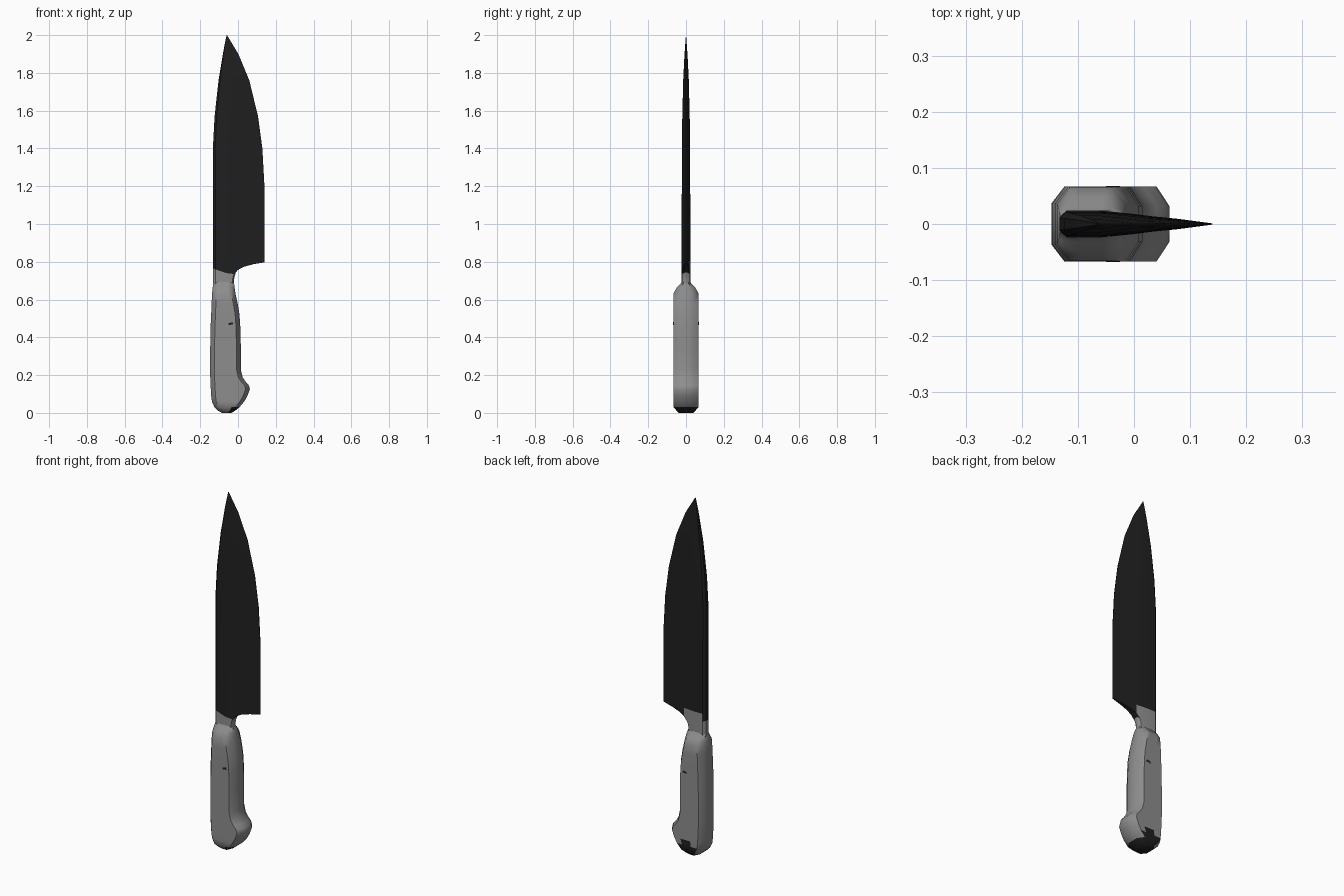
import bpy, bmesh, math

if "Cube" in bpy.data.objects:
    bpy.data.objects.remove(bpy.data.objects["Cube"])


def material(name, value):
    m = bpy.data.materials.new(name)
    m.use_nodes = True
    color = (value, value, value, 1)
    m.diffuse_color = color
    m.node_tree.nodes["Principled BSDF"].inputs["Base Color"].default_value = color
    return m


DARK = material("dark steel", 0.014)
GREY = material("handle grey", 0.27)


def loft(name, halves, mats, angle, rule=None):
    """Skin mirrored sections; each half is a list of (x, half thickness, z)."""
    bm = bmesh.new()
    rings = []
    for half in halves:
        front = [bm.verts.new((x, -t, z)) for x, t, z in half]
        back = [bm.verts.new((x, t, z)) for x, t, z in reversed(half)]
        rings.append(front + back)
    n = len(rings[0])
    for a, b in zip(rings, rings[1:]):
        for i in range(n):
            j = (i + 1) % n
            bm.faces.new((a[i], a[j], b[j], b[i]))
    for r in (rings[0], rings[-1]):
        for i in range(n // 2 - 1):
            bm.faces.new((r[i], r[i + 1], r[n - 2 - i], r[n - 1 - i]))
    bmesh.ops.recalc_face_normals(bm, faces=bm.faces)
    if rule:
        for f in bm.faces:
            f.material_index = int(rule(f.calc_center_median(), f.normal))
    mesh = bpy.data.meshes.new(name)
    bm.to_mesh(mesh)
    bm.free()
    ob = bpy.data.objects.new(name, mesh)
    bpy.context.collection.objects.link(ob)
    for m in mats:
        mesh.materials.append(m)
    bpy.ops.object.select_all(action='DESELECT')
    ob.select_set(True)
    bpy.context.view_layer.objects.active = ob
    bpy.ops.object.shade_smooth_by_angle(angle=math.radians(angle))
    return ob


# Blade: the lowest section follows the curved heel, the rest are level
heel = [(-.133, .012, .765), (-.12, .024, .76), (-.06, .024, .74), (-.02, .02, .735),
        (0, .018, .757), (.03, .014, .773), (.08, .009, .787), (.14, .001, .797)]
columns = [(x + .133) / .273 for x, t, z in heel]
# z, spine x, edge x, thickness factor
levels = [(.805, -.133, .14, 1), (1.2, -.133, .14, .93), (1.4, -.133, .129, .9),
          (1.57, -.124, .106, .82), (1.76, -.103, .06, .62), (1.9, -.08, .002, .33),
          (1.96, -.069, -.034, .14), (2, -.06, -.058, .02)]
sections = [heel] + [
    [(a + (b - a) * c, p[1] * k, z) for c, p in zip(columns, heel)]
    for z, a, b, k in levels]


def grey_ricasso(c, n):
    return c.z < .79 and n.y > .5 and -.12 < c.x < 0


loft("blade", sections, [DARK, GREY], 30, grey_ricasso)

# Neck joining blade and handle, sharing the heel line at its top
neck_top = heel[:4] + [(-.012, .008, .742)]
neck = [[(x if i < 4 else -.02 + dx, t, z) if i < 3 else (x + dx, t, z)
         for i, (x, t, _) in enumerate(neck_top)]
        for z, dx in ((.65, -.008), (.69, -.01), (.72, -.007))]
loft("neck", neck + [neck_top], [GREY], 40)

# Handle: z, left x, right x, half depth
grip = [(0, -.085, -.035, .038), (.012, -.107, -.015, .05), (.03, -.125, .008, .065),
        (.06, -.138, .033, .067), (.09, -.142, .05, .067), (.125, -.144, .063, .067),
        (.145, -.145, .058, .067), (.165, -.146, .04, .067), (.19, -.147, .024, .067),
        (.23, -.147, .015, .067), (.35, -.147, .015, .067), (.46, -.145, .012, .067),
        (.52, -.142, .008, .067), (.58, -.14, -.002, .067), (.635, -.137, -.014, .065),
        (.665, -.134, -.018, .048), (.68, -.132, -.02, .032), (.692, -.131, -.023, .024)]
sections = []
for z, a, b, h in grip:
    c = min(.023, (b - a) * .2)
    spots = [(a, .55), (a + c, 1), (a + (b - a) * .36, 1), (a + (b - a) * .68, 1),
             (b - c, 1), (b, .48)]
    sections.append([(x, h * k, z) for x, k in spots])


def worn_butt(c, n):
    back = c.y > .01 and c.z < .08 and -.095 < c.x < -.01
    front = c.y < .01 and c.z < .03 and -.05 < c.x < 0
    return back or front or (c.z < .01 and c.y > -.01)


loft("handle", sections, [GREY, DARK], 50, worn_butt)

# Small dark fleck on the back of the grip
loft("grip_fleck", [[(-.05, .0675, .465), (-.025, .0675, .468)],
                    [(-.05, .0675, .475), (-.03, .0675, .48)]], [DARK], 30).scale.y = 1
